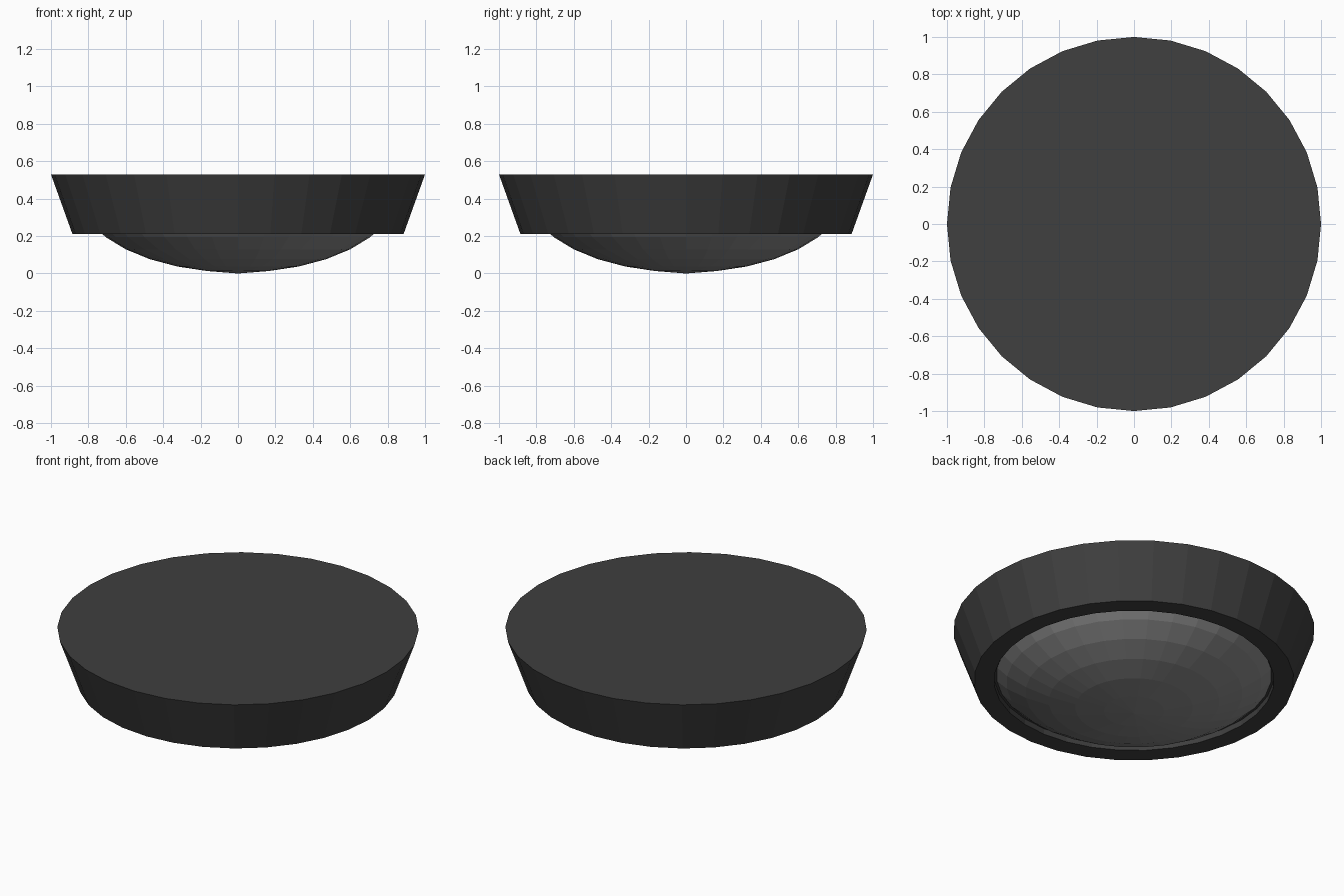
import bpy, bmesh, math

if "Cube" in bpy.data.objects:
    bpy.data.objects.remove(bpy.data.objects["Cube"])

SIDES = 32


def material(name, grey):
    m = bpy.data.materials.new(name)
    m.diffuse_color = (grey, grey, grey, 1)
    m.use_nodes = True
    m.node_tree.nodes["Principled BSDF"].inputs["Base Color"].default_value = m.diffuse_color
    return m


def lathe(name, profile, mat):
    """Revolve (radius, z) points around z; radius 0 makes a pole."""
    bm = bmesh.new()
    rings = []
    for r, z in profile:
        n = 1 if r == 0 else SIDES
        rings.append([bm.verts.new((r * math.cos(2 * math.pi * i / SIDES),
                                    r * math.sin(2 * math.pi * i / SIDES), z))
                      for i in range(n)])
    for a, b in zip(rings, rings[1:]):
        for i in range(SIDES):
            j = (i + 1) % SIDES
            quad = [a[i % len(a)], a[j % len(a)], b[j % len(b)], b[i % len(b)]]
            bm.faces.new(list(dict.fromkeys(quad)))
    bmesh.ops.recalc_face_normals(bm, faces=bm.faces)
    mesh = bpy.data.meshes.new(name)
    bm.to_mesh(mesh)
    bm.free()
    mesh.materials.append(mat)
    obj = bpy.data.objects.new(name, mesh)
    bpy.context.collection.objects.link(obj)
    return obj


# Tapered housing with a shallow recess underneath
lathe("housing", [(0, 0.53), (1, 0.53), (0.885, 0.21), (0.775, 0.21),
                  (0.775, 0.245), (0, 0.245)], material("dark_housing", 0.05))

# Flattened-sphere diffuser bulging out of the recess
step = math.pi / 16
dome = [(0.85 * math.sin(k * step), 0.005 + 0.425 * (1 - math.cos(k * step)))
        for k in range(7)]
dome[0] = (0, 0.005 - 0.005)
dome.append((0, dome[-1][1]))
lathe("diffuser_dome", dome, material("grey_diffuser", 0.25))
